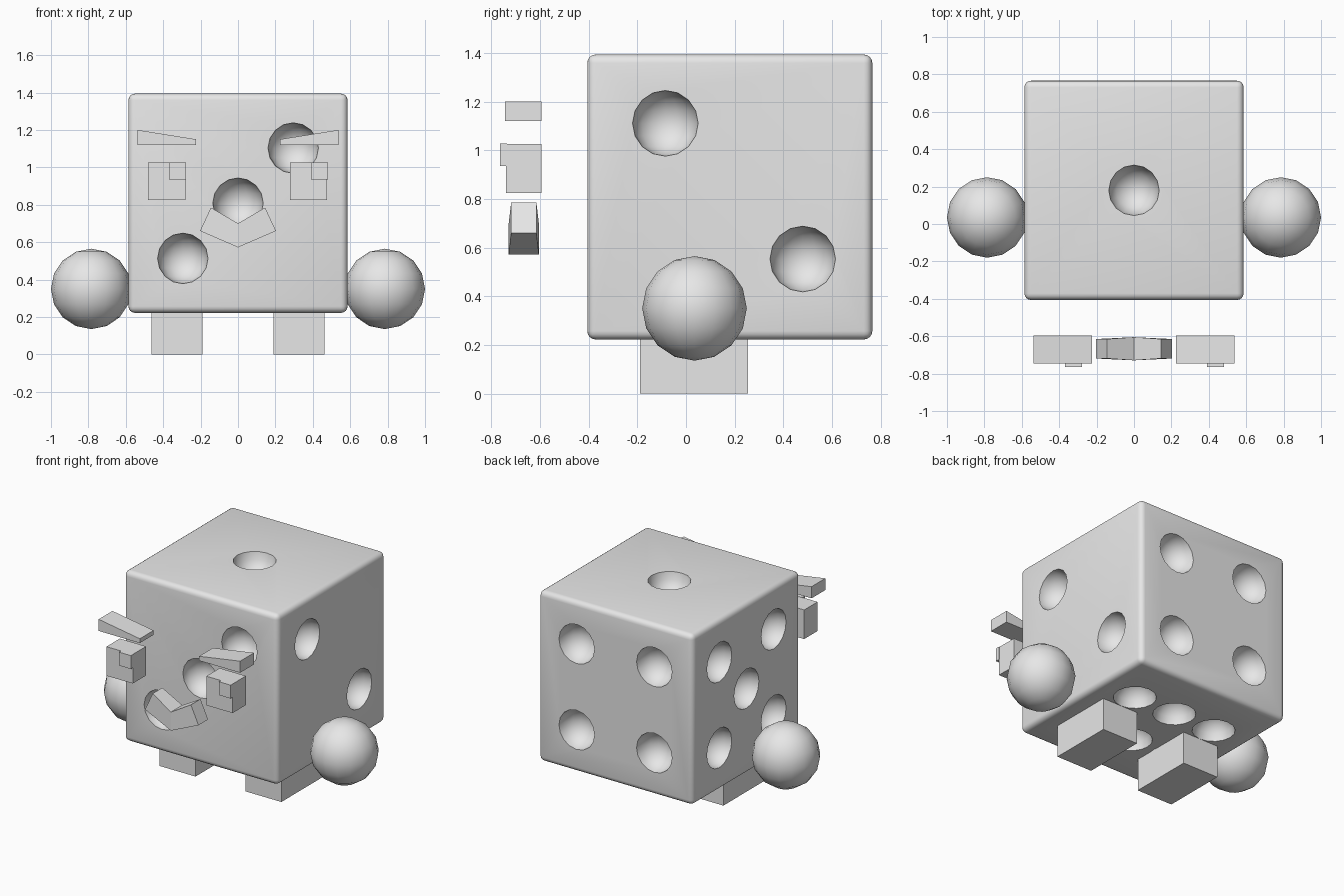
import bpy, bmesh, math
from mathutils import Matrix, Vector

if "Cube" in bpy.data.objects:
    bpy.data.objects.remove(bpy.data.objects["Cube"])

grey = bpy.data.materials.new("light_grey")
grey.diffuse_color = (0.8, 0.8, 0.8, 1)
grey.use_nodes = True
grey.node_tree.nodes["Principled BSDF"].inputs["Base Color"].default_value = grey.diffuse_color


def add_object(name, bm):
    bmesh.ops.recalc_face_normals(bm, faces=bm.faces)
    mesh = bpy.data.meshes.new(name)
    bm.to_mesh(mesh)
    bm.free()
    mesh.materials.append(grey)
    obj = bpy.data.objects.new(name, mesh)
    bpy.context.collection.objects.link(obj)
    return obj


def box(name, x, y, z):
    """Box from (min, max) pairs."""
    bm = bmesh.new()
    center = Vector([(a + b) / 2 for a, b in (x, y, z)])
    size = [b - a for a, b in (x, y, z)]
    bmesh.ops.create_cube(bm, size=1, matrix=Matrix.Translation(center) @ Matrix.Diagonal((*size, 1)))
    return add_object(name, bm)


def smooth(obj, angle):
    bpy.ops.object.select_all(action='DESELECT')
    obj.select_set(True)
    bpy.context.view_layer.objects.active = obj
    bpy.ops.object.shade_smooth_by_angle(angle=math.radians(angle))


# Die body with rounded edges
CX, CY, CZ, H = 0, 0.18, 0.808, 0.586
die = box("die_body", (-H, H), (CY - H, CY + H), (CZ - H, CZ + H))
bevel = die.modifiers.new("rounded_edges", 'BEVEL')
bevel.width = 0.035
bevel.segments = 4

# Pips: 1 top, 6 bottom, 3 front, 4 back, 2 right, 5 left
P = 0.295
corners = [(a, b) for a in (-P, P) for b in (-P, P)]
pips = [(0, 0, H)]
pips += [(a, b, -H) for a in (-0.32, 0, 0.32) for b in (-0.21, 0.21)]
pips += [(a, -H, a) for a in (-P, 0, P)]
pips += [(a, H, b) for a, b in corners]
pips += [(H, -0.265, 0.303), (H, 0.3, -0.255)]
pips += [(-H, a, b) for a, b in corners + [(0, 0)]]
bm = bmesh.new()
for p in pips:
    spot = Matrix.Translation(Vector(p) + Vector((CX, CY, CZ)))
    bmesh.ops.create_uvsphere(bm, u_segments=16, v_segments=8, radius=0.135, matrix=spot)
cutter = add_object("pip_cutter", bm)
cutter.hide_render = True
cut = die.modifiers.new("pips", 'BOOLEAN')
cut.operation = 'DIFFERENCE'
cut.solver = 'EXACT'
cut.object = cutter
bpy.context.view_layer.update()
carved = bpy.data.meshes.new_from_object(die.evaluated_get(bpy.context.evaluated_depsgraph_get()))
die.modifiers.clear()
die.data = carved
bpy.data.objects.remove(cutter)
smooth(die, 35)

for side, s in (("left", -1), ("right", 1)):
    # Round hand
    bm = bmesh.new()
    bmesh.ops.create_uvsphere(bm, u_segments=16, v_segments=8, radius=0.215,
                              matrix=Matrix.Translation((s * 0.785, 0.035, 0.35)))
    smooth(add_object(side + "_hand", bm), 40)

    # Block foot
    box(side + "_foot", sorted((s * 0.19, s * 0.463)), (-0.19, 0.255), (0, 0.27))

    # Slanted eyebrow, a wedge extruded backwards
    bm = bmesh.new()
    profile = [(0.225, 1.12), (0.538, 1.12), (0.538, 1.2), (0.225, 1.15)]
    face = bm.faces.new([bm.verts.new((s * x, -0.745, z)) for x, z in profile])
    ext = bmesh.ops.extrude_face_region(bm, geom=[face])["geom"]
    bmesh.ops.translate(bm, vec=(0, 0.15, 0), verts=[v for v in ext if isinstance(v, bmesh.types.BMVert)])
    add_object(side + "_eyebrow", bm)

# Eyes, both looking the same way
for side, x in (("left", -0.482), ("right", 0.277)):
    box(side + "_eye", (x, x + 0.2), (-0.74, -0.595), (0.825, 1.025))
    box(side + "_pupil", (x + 0.113, x + 0.203), (-0.765, -0.735), (0.935, 1.027))

# Smiling mouth: square sections bent at the middle
bm = bmesh.new()
sections = [((-0.145, 0.785), (-0.203, 0.66), 0.052),
            ((0, 0.70), (0, 0.572), 0.062),
            ((0.145, 0.785), (0.203, 0.66), 0.052)]
rings = []
for (tx, tz), (bx, bz), d in sections:
    rings.append([bm.verts.new((x, -0.667 + y, z))
                  for x, y, z in ((tx, -d, tz), (tx, d, tz), (bx, d, bz), (bx, -d, bz))])
for a, b in zip(rings, rings[1:]):
    for i in range(4):
        j = (i + 1) % 4
        bm.faces.new((a[i], a[j], b[j], b[i]))
bm.faces.new(rings[0])
bm.faces.new(rings[-1])
add_object("mouth", bm)
